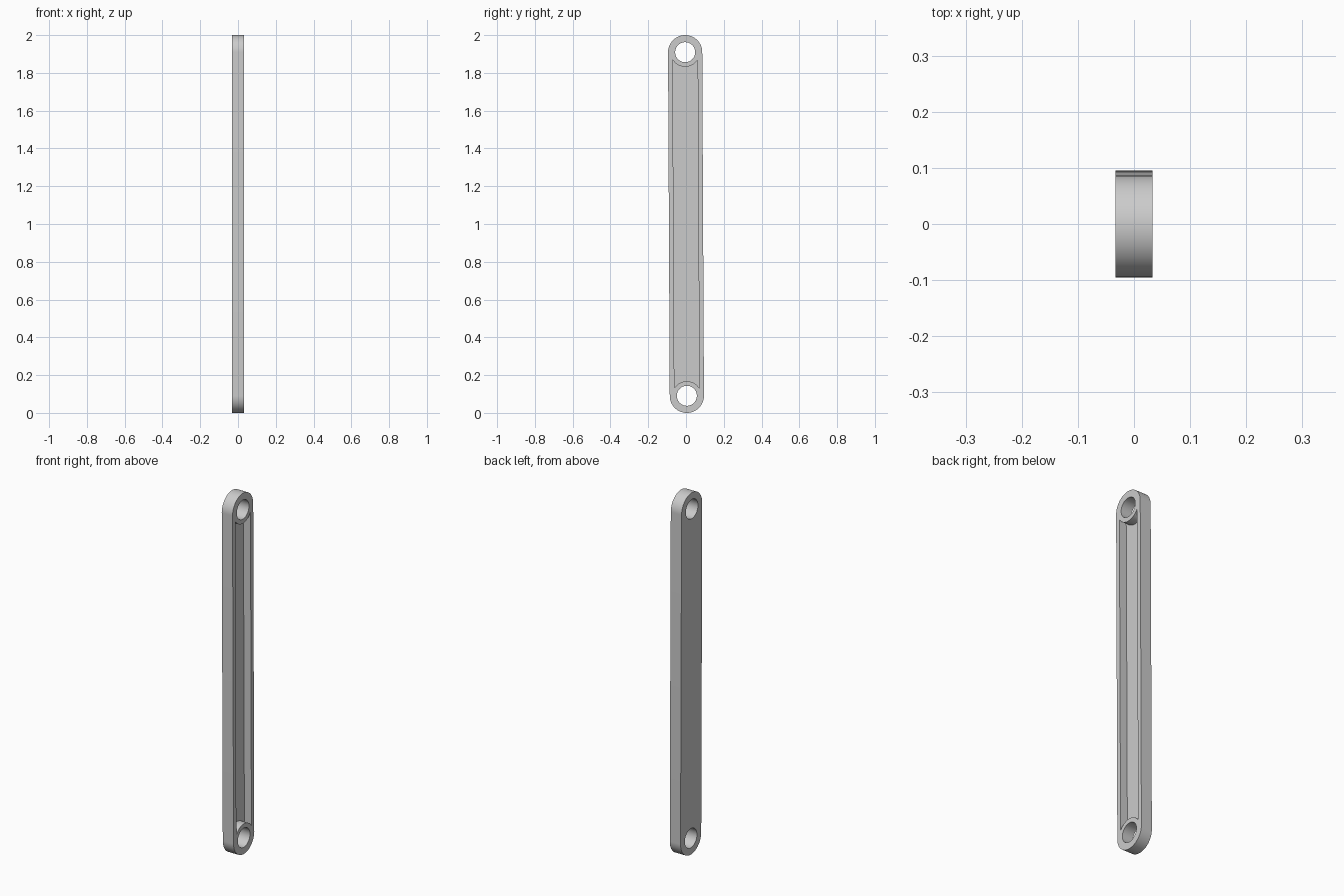
import bpy, bmesh, math

cube = bpy.data.objects.get("Cube")
if cube:
    bpy.data.objects.remove(cube, do_unlink=True)

HALF_THICK = 0.033
END_R = 0.0905          # rounded end radius
HOLE_R = 0.053
BOSS_R = 0.077          # wall left around each hole
POCKET_HALF = 0.066
FLOOR_X = -0.010        # pocket floor
SPAN = 1.0 - END_R      # hole centre distance from the middle
TILT = math.atan(0.0045 / SPAN)

metal = bpy.data.materials.new("grey_metal")
metal.use_nodes = True
grey = (0.6, 0.6, 0.6, 1)
metal.diffuse_color = grey
metal.node_tree.nodes["Principled BSDF"].inputs["Base Color"].default_value = grey


def arc(centre, radius, start, end, steps):
    """Points (y, z) along an arc around a centre on the long axis."""
    angles = [start + (end - start) * i / steps for i in range(steps + 1)]
    return [(radius * math.cos(a), centre + radius * math.sin(a)) for a in angles]


def prism(name, outline, x0, x1):
    """Extrude a (y, z) outline from x0 to x1, leaning with the link."""
    bm = bmesh.new()
    c, s = math.cos(TILT), math.sin(TILT)
    face = bm.faces.new([bm.verts.new((x0, y * c - z * s, 1 + y * s + z * c)) for y, z in outline])
    side = bmesh.ops.extrude_face_region(bm, geom=[face])
    verts = [v for v in side["geom"] if isinstance(v, bmesh.types.BMVert)]
    bmesh.ops.translate(bm, verts=verts, vec=(x1 - x0, 0, 0))
    bmesh.ops.recalc_face_normals(bm, faces=bm.faces)
    mesh = bpy.data.meshes.new(name)
    bm.to_mesh(mesh)
    bm.free()
    mesh.materials.append(metal)
    obj = bpy.data.objects.new(name, mesh)
    bpy.context.collection.objects.link(obj)
    return obj


# Link bar with rounded ends
bar = prism("link_bar", arc(SPAN, END_R, 0, math.pi, 48)
            + arc(-SPAN, END_R, math.pi, 2 * math.pi, 48), -HALF_THICK, HALF_THICK)

# Pin holes through both ends
cutters = [prism(name, arc(z, HOLE_R, 0, 2 * math.pi, 64)[:-1], -0.1, 0.1)
           for name, z in (("upper_hole_cutter", SPAN), ("lower_hole_cutter", -SPAN))]

# Long pocket in one face, curved around the pin bosses
corner = math.acos(POCKET_HALF / BOSS_R)
pocket = (arc(SPAN, BOSS_R, math.pi + corner, 2 * math.pi - corner, 32)
          + arc(-SPAN, BOSS_R, corner, math.pi - corner, 32))
cutters.append(prism("pocket_cutter", pocket, FLOOR_X, 0.1))

bpy.context.view_layer.objects.active = bar
for cutter in cutters:
    cutter.hide_render = True
    mod = bar.modifiers.new(cutter.name, "BOOLEAN")
    mod.operation = "DIFFERENCE"
    mod.solver = "EXACT"
    mod.object = cutter
    bpy.ops.object.modifier_apply(modifier=mod.name)
    bpy.data.objects.remove(cutter, do_unlink=True)

# Smooth round ends and holes, crisp rims
bpy.ops.object.select_all(action="DESELECT")
bar.select_set(True)
bpy.ops.object.shade_smooth_by_angle(angle=math.radians(30))
